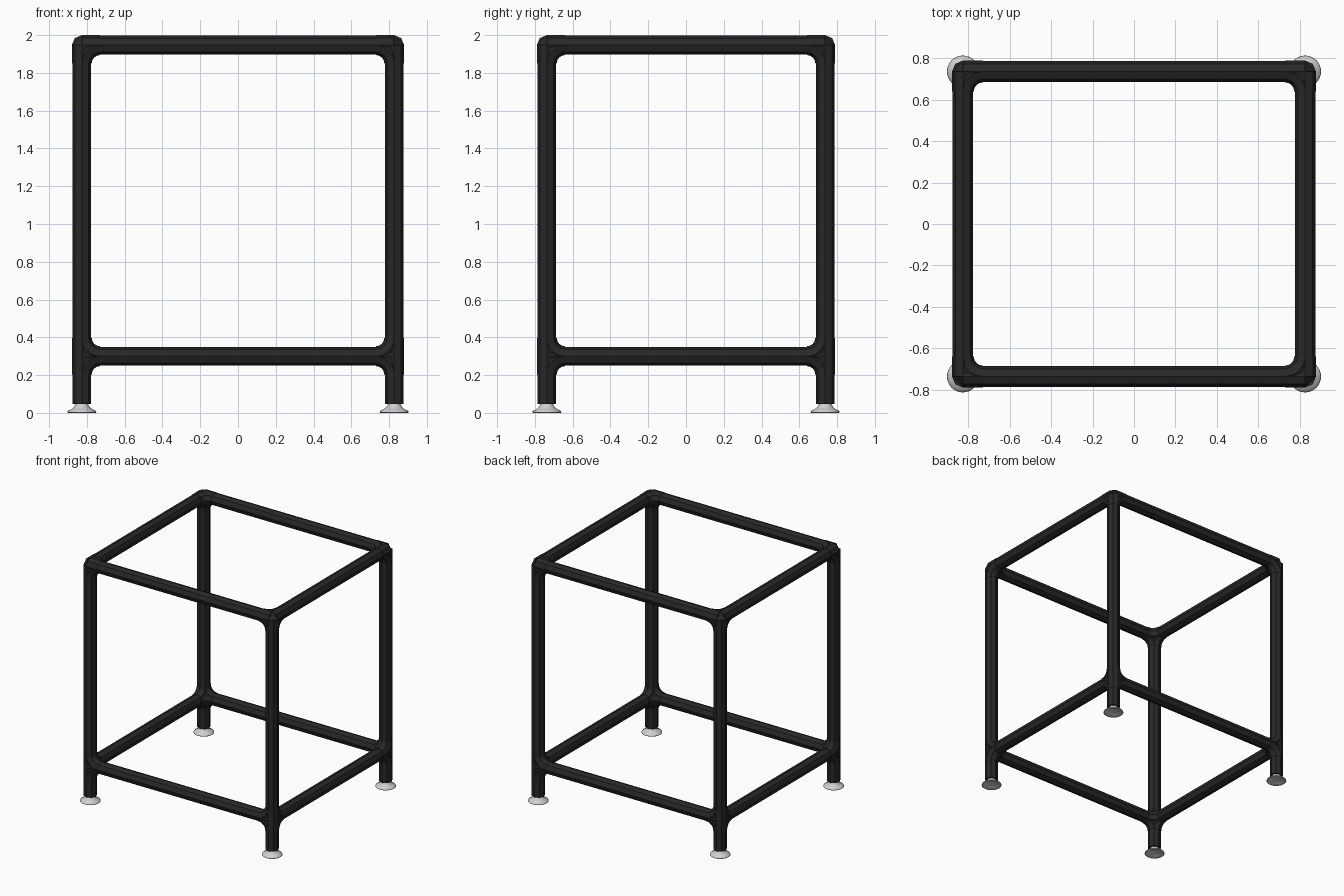
import bpy, bmesh
from math import pi, sin, cos
from mathutils import Vector, Matrix

cube = bpy.data.objects.get("Cube")
if cube:
    bpy.data.objects.remove(cube, do_unlink=True)

PX, PY = 0.827, 0.737          # leg axes
TOP, LOW = 1.947, 0.30         # rail heights
R, RF = 0.05, 0.0525           # tube and fitting radius
ARM = 0.097                    # fitting arm length
X, Y, Z = Vector((1, 0, 0)), Vector((0, 1, 0)), Vector((0, 0, 1))


def material(name, value, rough):
    m = bpy.data.materials.new(name)
    m.use_nodes = True
    color = (value, value, value, 1)
    m.diffuse_color = color
    bsdf = m.node_tree.nodes["Principled BSDF"]
    bsdf.inputs["Base Color"].default_value = color
    bsdf.inputs["Roughness"].default_value = rough
    return m


BLACK = material("black_tube", 0.021, 0.6)
GREY = material("light_grey_foot", 0.62, 0.5)


def finish(name, bm, mat, smooth=False):
    bmesh.ops.recalc_face_normals(bm, faces=bm.faces)
    mesh = bpy.data.meshes.new(name)
    bm.to_mesh(mesh)
    bm.free()
    mesh.materials.append(mat)
    ob = bpy.data.objects.new(name, mesh)
    bpy.context.collection.objects.link(ob)
    if smooth:
        mesh.shade_smooth()
    return ob


def sweep(bm, path, normal, radius):
    """Octagonal tube along a planar path; normal is the plane normal."""
    rings = []
    for p, tangent in path:
        side = normal.cross(tangent).normalized()
        rings.append([bm.verts.new(p + radius * (cos(k * pi / 4) * side + sin(k * pi / 4) * normal))
                      for k in range(8)])
    for a, b in zip(rings, rings[1:]):
        for k in range(8):
            j = (k + 1) % 8
            bm.faces.new((a[k], a[j], b[j], b[k]))
    bm.faces.new(rings[0])
    bm.faces.new(rings[-1])


def tube(name, a, b):
    bm = bmesh.new()
    d = (b - a).normalized()
    sweep(bm, [(a, d), (b, d)], X if abs(d.z) > 0.5 else Z, R)
    finish(name, bm, BLACK)


def fitting(name, centre, arms):
    """Joint with one stub per arm and a rounded bend between each pair."""
    bm = bmesh.new()
    for d in arms:
        sweep(bm, [(centre, d), (centre + d * ARM, d)], X if abs(d.z) > 0.5 else Z, RF)
    for i, a in enumerate(arms):
        for b in arms[i + 1:]:
            if abs(a.dot(b)) > 0.5:
                continue
            hub = centre + (a + b) * ARM
            path = []
            for s in range(5):
                t = s * pi / 8
                path.append((hub - ARM * (b * cos(t) + a * sin(t)), b * sin(t) - a * cos(t)))
            sweep(bm, path, a.cross(b), RF)
    # Faceted core that bevels the outer corner
    core = [bm.verts.new(centre + RF * s * axis) for axis in (X, Y, Z) for s in (1, -1)]
    bmesh.ops.convex_hull(bm, input=core)
    finish(name, bm, BLACK)


def foot(name, x, y):
    bm = bmesh.new()
    # Neck, flare, rim and hollow underside
    profile = [(0, 0.055), (0.032, 0.055), (0.034, 0.045), (0.042, 0.03), (0.058, 0.018),
               (0.075, 0.01), (0.077, 0.003), (0.073, 0), (0.05, 0.01), (0.025, 0.016), (0, 0.016)]
    verts = [bm.verts.new((r, 0, z)) for r, z in profile]
    edges = [bm.edges.new(pair) for pair in zip(verts, verts[1:])]
    bmesh.ops.spin(bm, geom=verts + edges, cent=(0, 0, 0), axis=Z, angle=2 * pi, steps=32)
    bmesh.ops.remove_doubles(bm, verts=bm.verts, dist=0.0002)
    bmesh.ops.translate(bm, verts=bm.verts, vec=(x, y, 0))
    finish(name, bm, GREY, smooth=True)


# Legs, feet and corner fittings
for sy, depth in ((-1, "front"), (1, "back")):
    for sx, side in ((-1, "right"), (1, "left")):
        tag = f"{depth}_{side}"
        x, y = sx * PX, sy * PY
        inward = [X * -sx, Y * -sy]
        tube(f"leg_{tag}", Vector((x, y, 0.048)), Vector((x, y, TOP - ARM / 2)))
        foot(f"foot_{tag}", x, y)
        fitting(f"top_corner_{tag}", Vector((x, y, TOP)), inward + [-Z])
        fitting(f"lower_joint_{tag}", Vector((x, y, LOW)), inward + [Z, -Z])

# Horizontal rails
for level, z in (("top", TOP), ("lower", LOW)):
    for s, depth, side in ((-1, "front", "right"), (1, "back", "left")):
        tube(f"{level}_rail_{depth}", Vector((-PX, s * PY, z)), Vector((PX, s * PY, z)))
        tube(f"{level}_rail_{side}", Vector((s * PX, -PY, z)), Vector((s * PX, PY, z)))
